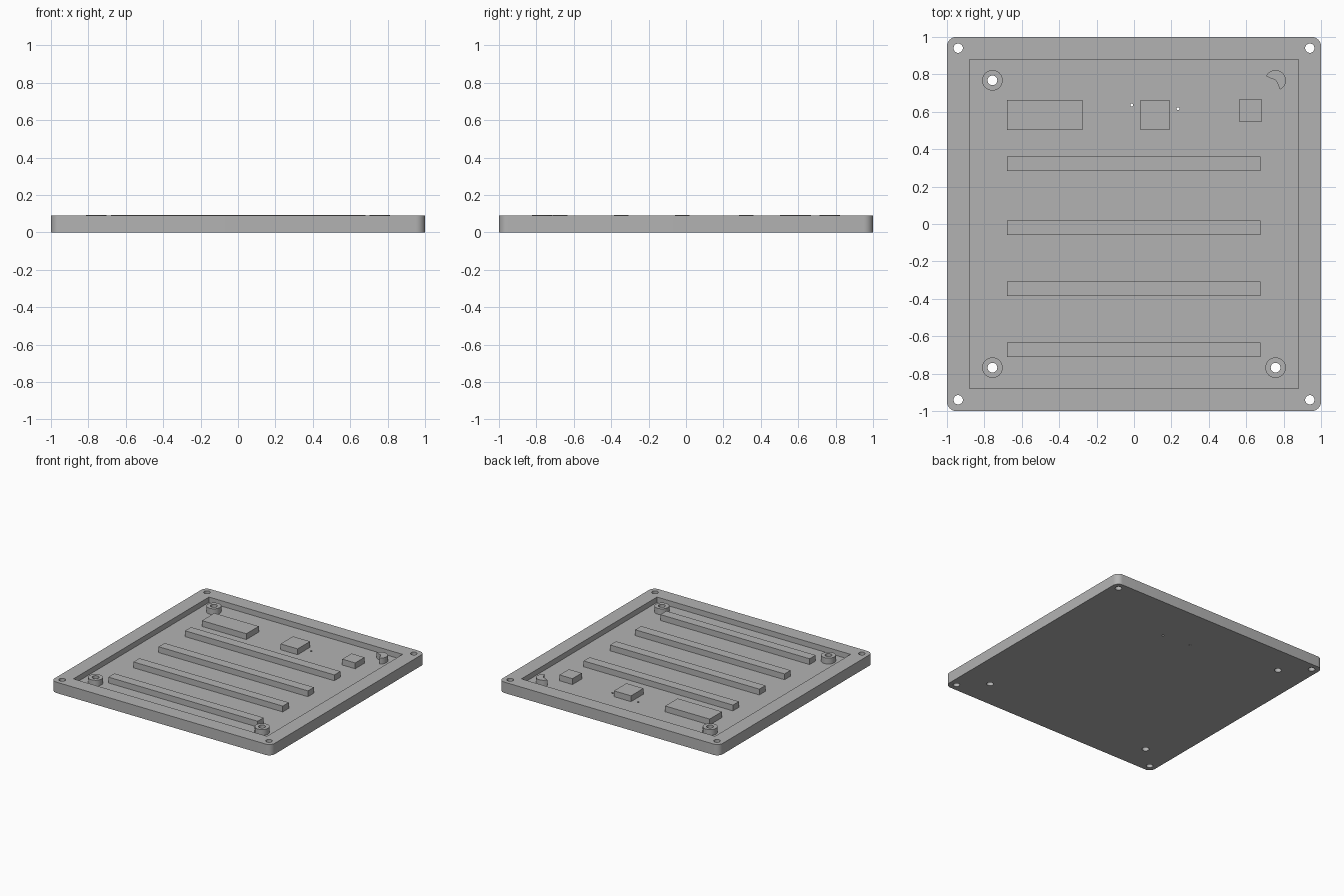
import bpy, bmesh, math

cube = bpy.data.objects.get("Cube")
if cube:
    bpy.data.objects.remove(cube)

FLOOR, RIM, TOP = 0.045, 0.089, 0.093
HALF, CORNER = 1.0, 0.05

grey = bpy.data.materials.new("plain grey")
grey.use_nodes = True
grey.diffuse_color = (0.45, 0.45, 0.45, 1)
grey.node_tree.nodes["Principled BSDF"].inputs["Base Color"].default_value = grey.diffuse_color


def prism(name, outlines, z0, z1):
    """Extrude one or more closed xy outlines from z0 to z1 as one object."""
    bm = bmesh.new()
    for outline in outlines:
        face = bm.faces.new([bm.verts.new((x, y, z0)) for x, y in outline])
        up = bmesh.ops.extrude_face_region(bm, geom=[face])["geom"]
        verts = [v for v in up if isinstance(v, bmesh.types.BMVert)]
        bmesh.ops.translate(bm, verts=verts, vec=(0, 0, z1 - z0))
    bmesh.ops.recalc_face_normals(bm, faces=bm.faces)
    mesh = bpy.data.meshes.new(name)
    bm.to_mesh(mesh)
    bm.free()
    mesh.materials.append(grey)
    obj = bpy.data.objects.new(name, mesh)
    bpy.context.collection.objects.link(obj)
    return obj


def arc(x, y, r, start, end, steps):
    angles = [math.radians(start + (end - start) * i / steps) for i in range(steps + 1)]
    return [(x + r * math.cos(a), y + r * math.sin(a)) for a in angles]


def circle(x, y, r, sides=32):
    return arc(x, y, r, 0, 360, sides)[:-1]


def rect(x0, x1, y0, y1):
    return [(x0, y0), (x1, y0), (x1, y1), (x0, y1)]


def cut(obj, cutter):
    mod = obj.modifiers.new("cut", "BOOLEAN")
    mod.operation = "DIFFERENCE"
    mod.solver = "EXACT"
    mod.object = cutter
    bpy.context.view_layer.objects.active = obj
    bpy.ops.object.modifier_apply(modifier=mod.name)


def smooth(obj):
    bpy.ops.object.select_all(action="DESELECT")
    obj.select_set(True)
    bpy.context.view_layer.objects.active = obj
    bpy.ops.object.shade_smooth_by_angle(angle=math.radians(30))


# Base tray with rounded corners
outline = []
inner = HALF - CORNER
for i, (sx, sy) in enumerate([(1, 1), (-1, 1), (-1, -1), (1, -1)]):
    outline += arc(sx * inner, sy * inner, CORNER, 90 * i, 90 * i + 90, 8)
tray = prism("base_tray", [outline], 0, RIM)

# Recess, screw holes and two pin holes
bosses = {"back_right": (-0.757, 0.768), "front_right": (-0.757, -0.768),
          "front_left": (0.757, -0.768)}
holes = [circle(sx * 0.94, sy * 0.94, 0.025) for sx in (-1, 1) for sy in (-1, 1)]
holes += [circle(x, y, 0.026) for x, y in bosses.values()]
holes += [circle(-0.012, 0.637, 0.008, 16), circle(0.235, 0.616, 0.008, 16)]
recess_cutter = prism("recess_cutter", [rect(-0.88, 0.88, -0.88, 0.88)], FLOOR, 0.2)
hole_cutter = prism("hole_cutter", holes, -0.1, 0.2)
cut(tray, recess_cutter)
cut(tray, hole_cutter)
smooth(tray)

# Mounting bosses around the screw holes
for corner, (x, y) in bosses.items():
    boss = prism(corner + "_boss", [circle(x, y, 0.055)], FLOOR, TOP)
    cut(boss, hole_cutter)
    smooth(boss)

# Partial boss in the back left corner
part = arc(0.757, 0.768, 0.055, -64, 155, 24) + [(0.733, 0.778), (0.757, 0.77), (0.764, 0.758)]
smooth(prism("back_left_partial_boss", [part], FLOOR, TOP))

# Long support bars
for i, y in enumerate((0.323, -0.02, -0.347, -0.673)):
    prism(f"support_bar_{i + 1}", [rect(-0.68, 0.677, y - 0.039, y + 0.039)], FLOOR, TOP)

# Rectangular blocks along the back
prism("wide_block", [rect(-0.68, -0.276, 0.503, 0.664)], FLOOR, TOP)
prism("middle_block", [rect(0.035, 0.19, 0.503, 0.664)], FLOOR, TOP)
prism("small_block", [rect(0.565, 0.683, 0.546, 0.667)], FLOOR, TOP)

for cutter in (recess_cutter, hole_cutter):
    bpy.data.objects.remove(cutter)
